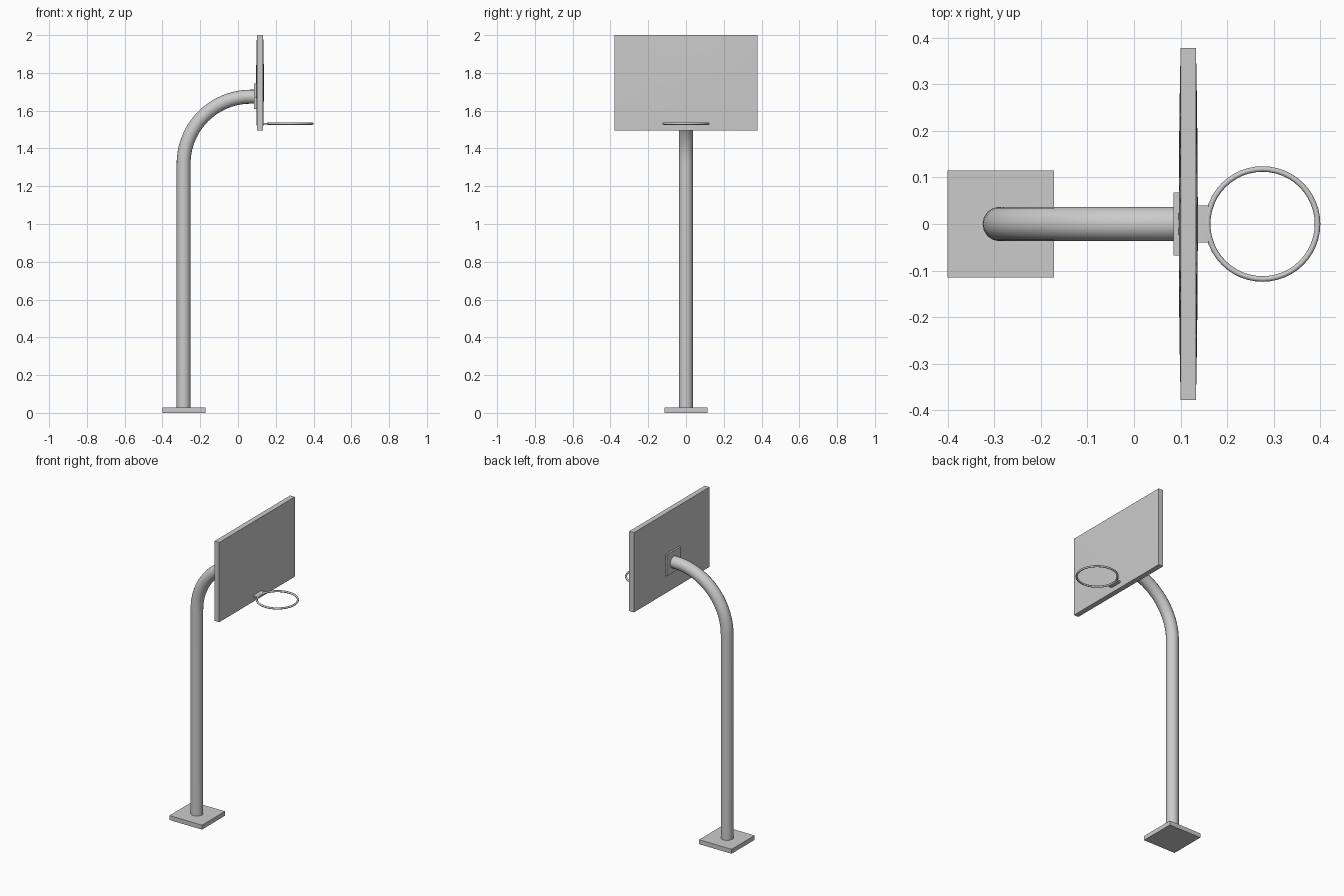
import bpy, bmesh
from math import sin, cos, pi, radians

cube = bpy.data.objects.get("Cube")
if cube:
    bpy.data.objects.remove(cube, do_unlink=True)

# One plain grey for everything
grey = bpy.data.materials.new("light_grey")
grey.use_nodes = True
GREY = (0.6, 0.6, 0.6, 1)
grey.diffuse_color = GREY
grey.node_tree.nodes["Principled BSDF"].inputs["Base Color"].default_value = GREY


def finish(obj, name, smooth=False):
    obj.name = name
    obj.data.materials.clear()
    obj.data.materials.append(grey)
    if smooth:
        bpy.ops.object.select_all(action='DESELECT')
        obj.select_set(True)
        bpy.context.view_layer.objects.active = obj
        bpy.ops.object.shade_smooth_by_angle(angle=radians(40))
    return obj


def box(name, x0, x1, half_y, z0, z1, cuts=0):
    bm = bmesh.new()
    bmesh.ops.create_cube(bm, size=1)
    if cuts:
        bmesh.ops.subdivide_edges(bm, cuts=cuts, use_grid_fill=True,
                                  edges=[e for e in bm.edges
                                         if abs(e.verts[0].co.x - e.verts[1].co.x) < 0.01])
    for v in bm.verts:
        # Gridded panels swell very slightly toward their middle
        swell = 0.004 * (1 - 4 * v.co.y ** 2) * (1 - 4 * v.co.z ** 2) if cuts else 0
        side = 1 if v.co.x > 0 else -1
        v.co = ((x0 + x1) / 2 + v.co.x * (x1 - x0) + side * swell,
                v.co.y * 2 * half_y,
                (z0 + z1) / 2 + v.co.z * (z1 - z0))
    mesh = bpy.data.meshes.new(name)
    bm.to_mesh(mesh)
    bm.free()
    obj = bpy.data.objects.new(name, mesh)
    bpy.context.collection.objects.link(obj)
    return finish(obj, name, smooth=cuts > 0)


# Base, mounting plate, backboard and rim bracket
box("base_plate", -0.40, -0.172, 0.115, 0, 0.028)
box("mounting_plate", 0.085, 0.102, 0.068, 1.61, 1.745)
box("backboard", 0.10, 0.133, 0.378, 1.495, 2.0, cuts=7)
box("rim_bracket", 0.13, 0.16, 0.04, 1.526, 1.536)

# Bent pole swept along a path
PX, TOP, R, STEPS = -0.288, 1.674, 0.355, 20
path = [(PX, 0, 0.02)]
for i in range(STEPS + 1):
    a = pi / 2 * i / STEPS
    path.append((PX + R * (1 - cos(a)), 0, TOP - R * (1 - sin(a))))
path.append((0.09, 0, TOP))
curve = bpy.data.curves.new("pole", 'CURVE')
curve.dimensions = '3D'
curve.bevel_depth = 0.037
curve.bevel_resolution = 6
curve.use_fill_caps = True
spline = curve.splines.new('POLY')
spline.points.add(len(path) - 1)
for point, co in zip(spline.points, path):
    point.co = (*co, 1)
pole = bpy.data.objects.new("pole", curve)
bpy.context.collection.objects.link(pole)
bpy.ops.object.select_all(action='DESELECT')
pole.select_set(True)
bpy.context.view_layer.objects.active = pole
bpy.ops.object.convert(target='MESH')
finish(bpy.context.object, "pole", smooth=True)

# Hoop
bpy.ops.mesh.primitive_torus_add(location=(0.276, 0, 1.531), major_radius=0.118,
                                 minor_radius=0.006, major_segments=48, minor_segments=12)
finish(bpy.context.object, "hoop_rim", smooth=True)
